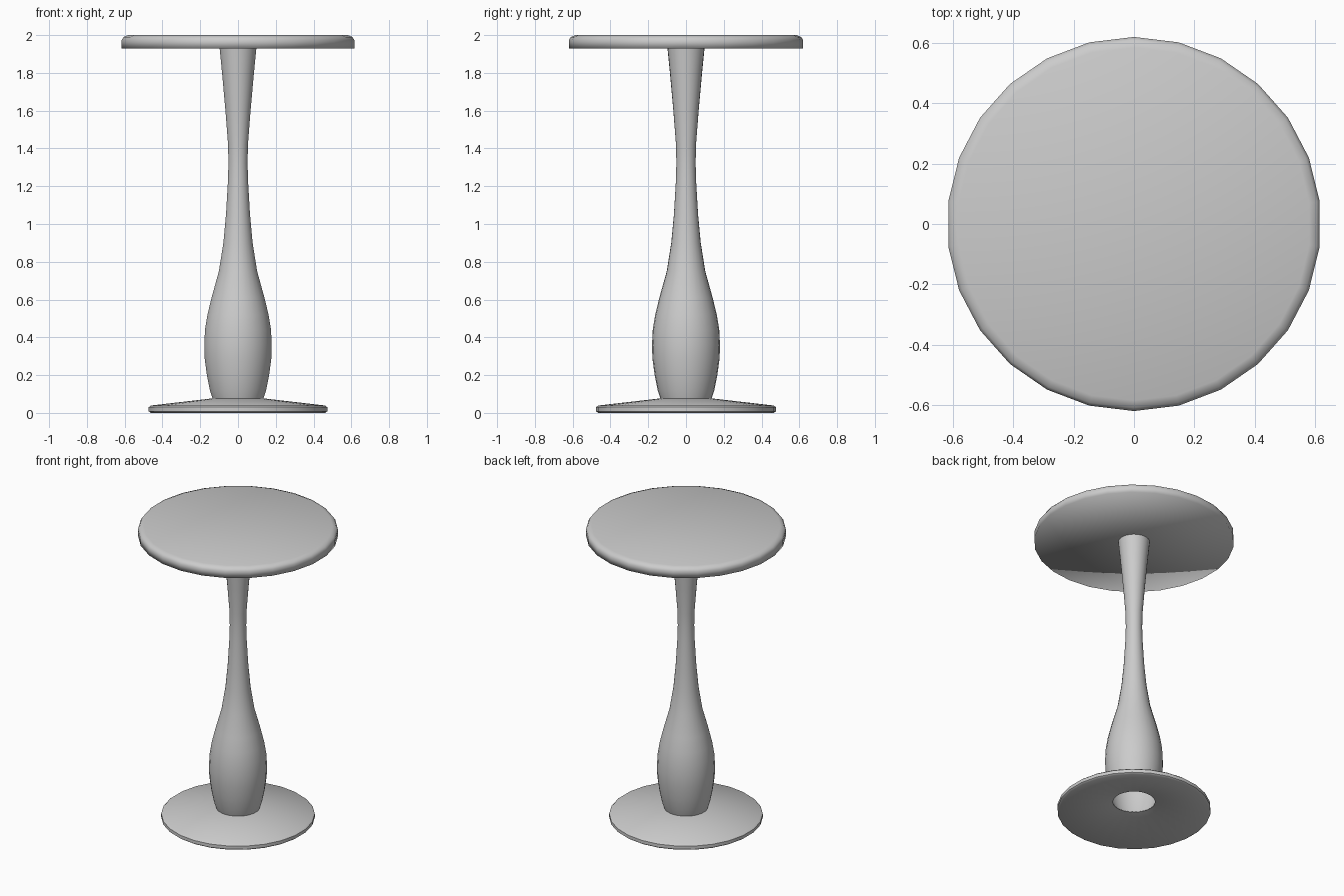
import bpy, bmesh, math

SIDES = 26

# Remove the default cube
cube = bpy.data.objects.get("Cube")
if cube:
    bpy.data.objects.remove(cube, do_unlink=True)

# Single plain grey
grey = bpy.data.materials.new("plain_grey")
grey.use_nodes = True
colour = (0.6, 0.6, 0.6, 1.0)
grey.diffuse_color = colour
grey.node_tree.nodes["Principled BSDF"].inputs["Base Color"].default_value = colour


def lathe(name, profile, sharp_angle=None):
    """Revolve (radius, height) points around z, with one corner on +y."""
    bm = bmesh.new()
    rings = []
    for r, z in profile:
        if r == 0:
            rings.append([bm.verts.new((0, 0, z))] * SIDES)
            continue
        ring = []
        for i in range(SIDES):
            a = math.pi / 2 + math.tau * i / SIDES
            ring.append(bm.verts.new((r * math.cos(a), r * math.sin(a), z)))
        rings.append(ring)
    for low, high in zip(rings, rings[1:]):
        for i in range(SIDES):
            j = (i + 1) % SIDES
            corners = [low[i], low[j], high[j], high[i]]
            bm.faces.new(list(dict.fromkeys(corners)))
    for face in bm.faces:
        face.smooth = True
    mesh = bpy.data.meshes.new(name)
    bm.to_mesh(mesh)
    bm.free()
    mesh.materials.append(grey)
    obj = bpy.data.objects.new(name, mesh)
    bpy.context.collection.objects.link(obj)
    if sharp_angle is not None:
        bpy.ops.object.select_all(action='DESELECT')
        obj.select_set(True)
        bpy.context.view_layer.objects.active = obj
        bpy.ops.object.shade_smooth_by_angle(angle=math.radians(sharp_angle))
    return obj


# Round top with a softened upper edge
lathe("table_top", [(0, 1.93), (0.62, 1.93), (0.62, 1.975), (0.61, 1.99),
                    (0.585, 2.0), (0, 2.0)])

# Turned column, open at the foot
lathe("column", [(0.135, 0.075), (0.15, 0.12), (0.166, 0.2), (0.178, 0.29),
                 (0.18, 0.36), (0.176, 0.44), (0.163, 0.52), (0.141, 0.61),
                 (0.102, 0.75), (0.078, 0.9), (0.064, 1.05), (0.054, 1.22),
                 (0.051, 1.32), (0.053, 1.42), (0.067, 1.6), (0.085, 1.8),
                 (0.098, 1.93)])

# Shallow conical foot, hollow underneath, with a hole below the column
lathe("foot_plate", [(0.13, 0.07), (0.465, 0.0), (0.476, 0.008), (0.476, 0.03),
                     (0.465, 0.039), (0.135, 0.077)], sharp_angle=50)
